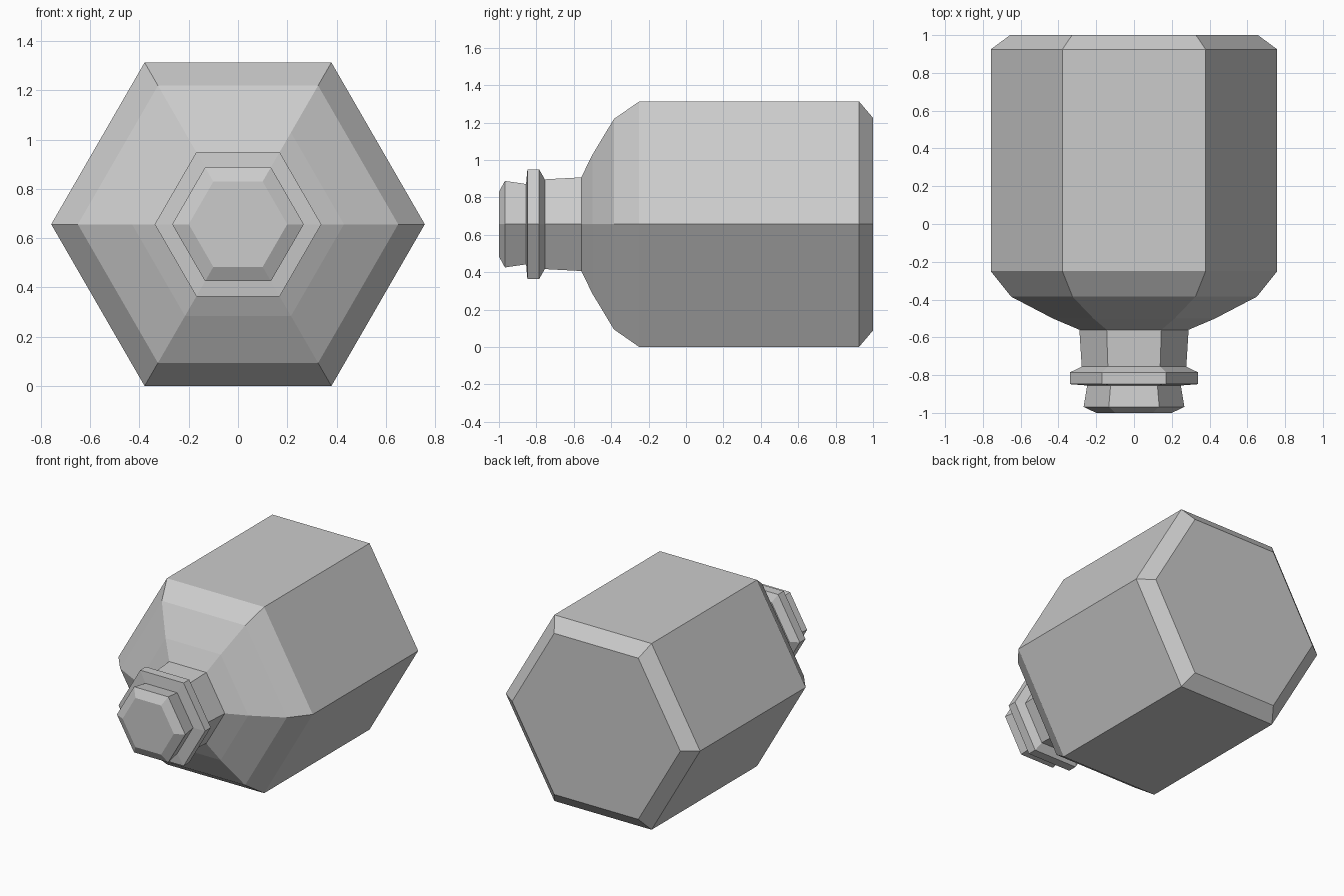
import bpy, bmesh, math

if "Cube" in bpy.data.objects:
    bpy.data.objects.remove(bpy.data.objects["Cube"])

SIDES = 6
R = 0.758
CENTRE_Z = R * math.cos(math.pi / SIDES)   # lowest flat rests on the ground

grey = bpy.data.materials.new("plain grey")
grey.diffuse_color = (0.6, 0.6, 0.6, 1)
grey.use_nodes = True
grey.node_tree.nodes["Principled BSDF"].inputs["Base Color"].default_value = grey.diffuse_color


def lathe(name, profile):
    """Six-sided closed solid along y from (y, corner radius) pairs."""
    bm = bmesh.new()
    rings = []
    for y, r in profile:
        angles = [2 * math.pi * i / SIDES for i in range(SIDES)]
        rings.append([bm.verts.new((r * math.cos(a), y, CENTRE_Z + r * math.sin(a)))
                      for a in angles])
    for a, b in zip(rings, rings[1:]):
        for i in range(SIDES):
            j = (i + 1) % SIDES
            bm.faces.new((a[i], a[j], b[j], b[i]))
    bm.faces.new(rings[0])
    bm.faces.new(rings[-1])
    bmesh.ops.recalc_face_normals(bm, faces=bm.faces)
    mesh = bpy.data.meshes.new(name)
    bm.to_mesh(mesh)
    bm.free()
    mesh.materials.append(grey)
    obj = bpy.data.objects.new(name, mesh)
    bpy.context.collection.objects.link(obj)
    return obj


# Bottle lying on its side: lip, collar, neck, shoulder, body, bevelled base
lathe("bottle", [
    (-1.0, 0.20), (-0.968, 0.267), (-0.855, 0.248),     # lip
    (-0.848, 0.338), (-0.785, 0.338), (-0.755, 0.277),  # collar
    (-0.56, 0.289),                                     # neck
    (-0.50, 0.43), (-0.385, 0.65), (-0.25, R),          # shoulder
    (0.925, R), (1.0, 0.656),                           # body and base
])
